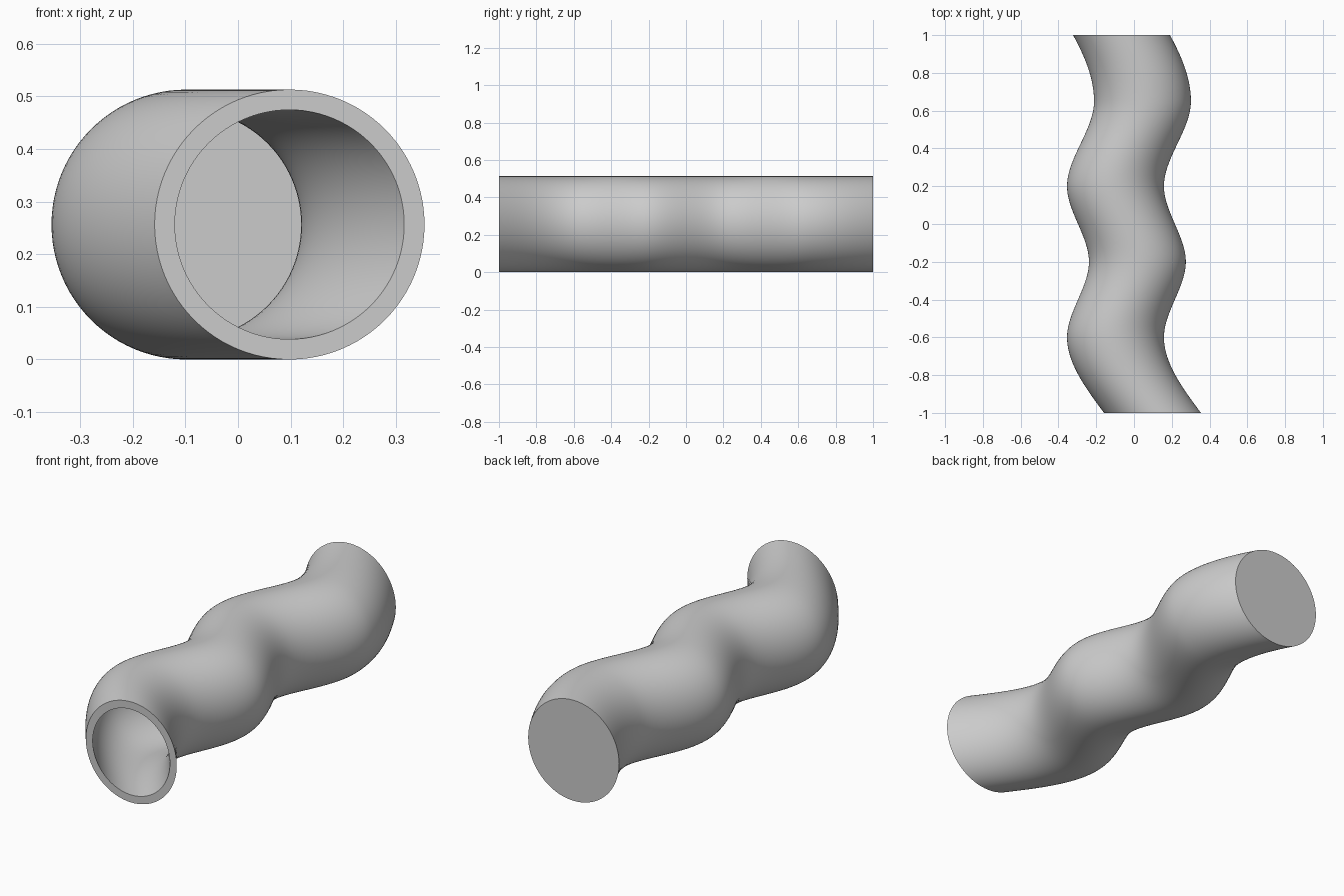
import bpy, bmesh, math

if "Cube" in bpy.data.objects:
    bpy.data.objects.remove(bpy.data.objects["Cube"])

R_OUT, R_IN, FLOOR = 0.2565, 0.218, 0.962
SEG, STEPS = 96, 100

# Wavy centre line: (y, x, slope dx/dy) at the ends and at each bend
PATH = [(-1, 0.098, -0.75), (-0.6, -0.098, 0), (-0.2, 0.018, 0),
        (0.2, -0.098, 0), (0.65, 0.045, 0), (1, -0.066, -0.55)]


def centre_x(y):
    for (y0, x0, m0), (y1, x1, m1) in zip(PATH, PATH[1:]):
        if y <= y1:
            break
    h = y1 - y0
    t = (y - y0) / h
    return ((2*t**3 - 3*t*t + 1) * x0 + (t**3 - 2*t*t + t) * h * m0
            + (3*t*t - 2*t**3) * x1 + (t**3 - t*t) * h * m1)


bm = bmesh.new()


def ring(y, r):
    cx = centre_x(y)
    return [bm.verts.new((cx + r * math.cos(2 * math.pi * k / SEG), y,
                          R_OUT + r * math.sin(2 * math.pi * k / SEG)))
            for k in range(SEG)]


def bridge(a, b):
    for k in range(SEG):
        n = (k + 1) % SEG
        bm.faces.new((a[k], a[n], b[n], b[k]))


def wall(r, y_end):
    rings = [ring(-1 + (y_end + 1) * i / STEPS, r) for i in range(STEPS + 1)]
    for a, b in zip(rings, rings[1:]):
        bridge(a, b)
    bm.faces.new(rings[-1])  # closed far end
    return rings[0]


# Outer skin, bore and the flat rim joining them at the open front
bridge(wall(R_OUT, 1.0), wall(R_IN, FLOOR))
bmesh.ops.recalc_face_normals(bm, faces=bm.faces)

mesh = bpy.data.meshes.new("wavy_tube")
bm.to_mesh(mesh)
bm.free()
tube = bpy.data.objects.new("wavy_tube", mesh)
bpy.context.collection.objects.link(tube)
bpy.context.view_layer.objects.active = tube
tube.select_set(True)
bpy.ops.object.shade_smooth_by_angle(angle=math.radians(30))
